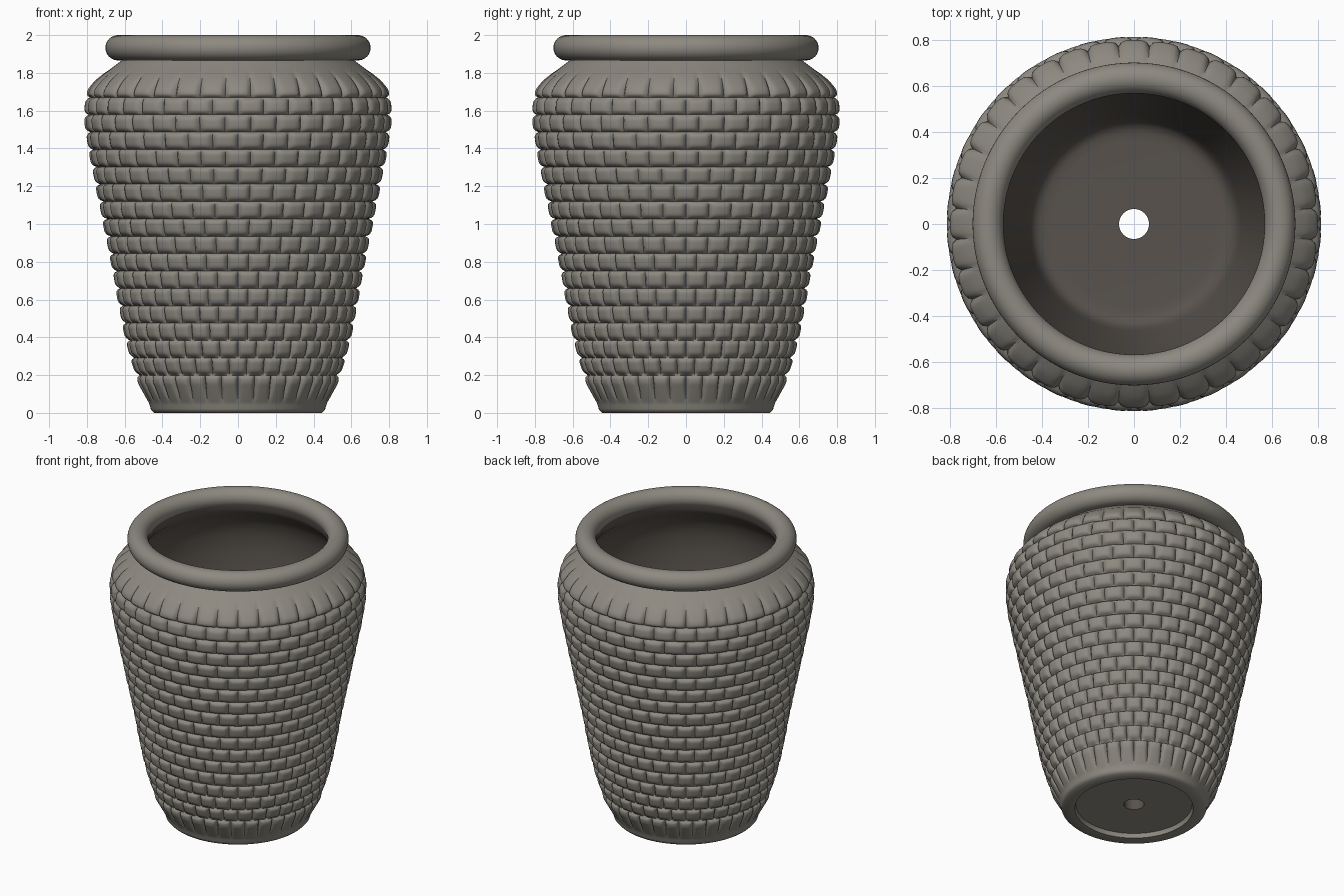
import bpy, math

if "Cube" in bpy.data.objects:
    bpy.data.objects.remove(bpy.data.objects["Cube"])

def material(name, rgb):
    m = bpy.data.materials.new(name)
    m.diffuse_color = (*rgb, 1)
    m.use_nodes = True
    m.node_tree.nodes["Principled BSDF"].inputs["Base Color"].default_value = m.diffuse_color
    return m

stone = material("warm_grey_stone", (0.27, 0.253, 0.22))
inside = material("dark_inside", (0.098, 0.085, 0.073))

BRICKS, COLS, ROWS, PER_ROW = 36, 360, 18, 12
Z0, STEP, RELIEF = 0.11, 0.0917, 0.03

# outer wall: (height, radius) of the surface between the bricks
WALL = [(0.015, .46), (0.1, .485), (0.2, .512), (0.32, .55), (0.5, .59), (0.75, .635),
        (1.0, .685), (1.25, .735), (1.45, .772), (1.58, .785), (1.68, .775),
        (1.75, .745), (1.80, .70), (1.84, .65), (1.87, .61)]

def wall_radius(z):
    """Smooth curve through the wall points."""
    def slope(i):
        a, b = WALL[max(i - 1, 0)], WALL[min(i + 1, len(WALL) - 1)]
        return (b[1] - a[1]) / (b[0] - a[0])
    i = max(k for k in range(len(WALL) - 1) if WALL[k][0] <= z + 1e-9)
    (za, ra), (zb, rb) = WALL[i], WALL[i + 1]
    h = zb - za
    t = (z - za) / h
    return ((2*t**3 - 3*t*t + 1) * ra + (t**3 - 2*t*t + t) * h * slope(i)
            + (3*t*t - 2*t**3) * rb + (t**3 - t*t) * h * slope(i + 1))

def pillow(s):
    return max(0.0, 1 - abs(s) ** 4) ** 0.7

def brick(z, col):
    """Relief of the staggered brick courses, fading into ribs at both ends."""
    row = min(max(math.floor((z - Z0) / STEP + 1e-6), 0), ROWS - 1)
    s = ((z - Z0) / STEP - row) * 2 - 1
    if (row == ROWS - 1 and s > 0) or (row == 0 and s < 0):
        v = max(0.0, 1 - abs(s) / 2.3)
    else:
        v = pillow(s)
    u = (col * BRICKS / COLS + 0.5 * (row % 2)) % 1 * 2 - 1
    return RELIEF * v * pillow(u)

# full cross-section: (radius, height, has bricks, material)
ring = [(0.065, 0.03, 0, 0), (0.368, 0.03, 0, 0), (0.375, 0.0, 0, 0), (0.445, 0.0, 0, 0)]
n = int((1.87 - 0.015) / STEP * PER_ROW)
for k in range(n + 1):
    z = 0.015 + (1.87 - 0.015) * k / n
    ring.append((wall_radius(z), z, 1, 0))
ring.append((0.60, 1.91, 0, 0))
for r, z in [(.575, 1.92), (.575, 1.87), (.60, 1.83), (.65, 1.78), (.69, 1.72), (.712, 1.62),
             (.71, 1.5), (.69, 1.36), (.645, 1.1), (.60, .86), (.55, .6), (.505, .4),
             (.465, .22), (.45, .165), (.43, .135), (.40, .122), (.36, .12), (.065, .12)]:
    ring.append((r, z, 0, 1))

# pot body, turned around z as one closed shell
verts, faces, mats = [], [], []
for r, z, bumpy, _ in ring:
    for c in range(COLS):
        a = 2 * math.pi * c / COLS
        rr = r + (brick(z, c) if bumpy else 0)
        verts.append((rr * math.cos(a), rr * math.sin(a), z))
for i in range(len(ring)):
    j = (i + 1) % len(ring)
    for c in range(COLS):
        d = (c + 1) % COLS
        faces.append((i * COLS + c, i * COLS + d, j * COLS + d, j * COLS + c))
        mats.append(ring[i][3])
me = bpy.data.meshes.new("pot_body")
me.from_pydata(verts, [], faces)
me.materials.append(stone)
me.materials.append(inside)
me.polygons.foreach_set("material_index", mats)
me.update()
body = bpy.data.objects.new("pot_body", me)
bpy.context.collection.objects.link(body)

# rolled rim
bpy.ops.mesh.primitive_torus_add(major_radius=0.635, minor_radius=0.067, major_segments=128,
                                 minor_segments=32, location=(0, 0, 1.933))
rim = bpy.context.object
rim.name = "rim"
rim.data.materials.append(stone)

for ob in (body, rim):
    bpy.ops.object.select_all(action='DESELECT')
    ob.select_set(True)
    bpy.context.view_layer.objects.active = ob
    bpy.ops.object.shade_smooth_by_angle(angle=math.radians(50))
